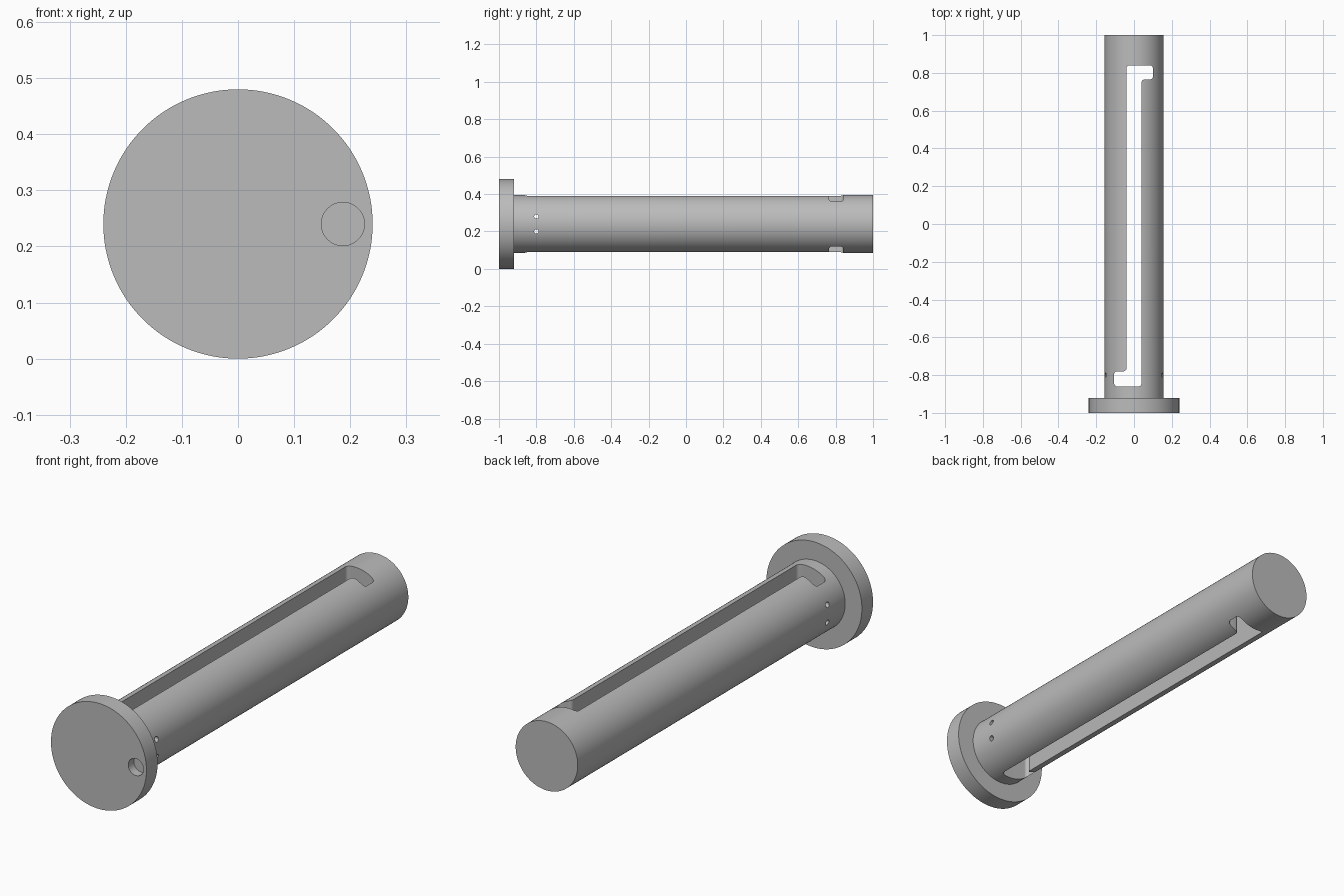
import bpy, bmesh, math
from mathutils import Matrix, Vector

if "Cube" in bpy.data.objects:
    bpy.data.objects.remove(bpy.data.objects["Cube"])

AXIS_Z = 0.24

steel = bpy.data.materials.new("grey_steel")
steel.use_nodes = True
steel.diffuse_color = (0.5, 0.5, 0.5, 1)
steel.node_tree.nodes["Principled BSDF"].inputs["Base Color"].default_value = (0.5, 0.5, 0.5, 1)


def make_object(name, bm):
    bmesh.ops.recalc_face_normals(bm, faces=bm.faces)
    mesh = bpy.data.meshes.new(name)
    bm.to_mesh(mesh)
    bm.free()
    mesh.materials.append(steel)
    obj = bpy.data.objects.new(name, mesh)
    bpy.context.collection.objects.link(obj)
    return obj


def cylinder(name, radius, start, end, segments=128):
    """Closed cylinder running between two points."""
    start, end = Vector(start), Vector(end)
    turn = (end - start).to_track_quat('Z', 'Y').to_matrix().to_4x4()
    bm = bmesh.new()
    bmesh.ops.create_cone(bm, cap_ends=True, segments=segments,
                          radius1=radius, radius2=radius, depth=(end - start).length,
                          matrix=Matrix.Translation((start + end) / 2) @ turn)
    return make_object(name, bm)


def cut(target, cutter):
    cutter.hide_render = True
    mod = target.modifiers.new("cut", 'BOOLEAN')
    mod.operation = 'DIFFERENCE'
    mod.solver = 'EXACT'
    mod.object = cutter
    bpy.context.view_layer.objects.active = target
    bpy.ops.object.modifier_apply(modifier=mod.name)
    bpy.data.objects.remove(cutter)


def smooth(obj):
    bpy.ops.object.select_all(action='DESELECT')
    obj.select_set(True)
    bpy.context.view_layer.objects.active = obj
    bpy.ops.object.shade_smooth_by_angle(angle=math.radians(30))


# Flange disc with a blind round recess in its front face
flange = cylinder("flange", 0.24, (0, -1, AXIS_Z), (0, -0.92, AXIS_Z))
cut(flange, cylinder("recess_cutter", 0.0385, (0.187, -1.1, AXIS_Z),
                     (0.187, -0.96, AXIS_Z), 48))

# Long round shaft
shaft = cylinder("shaft", 0.156, (0, -0.93, AXIS_Z), (0, 1, AXIS_Z))

# Vertical through slot with a sideways arm at each end and rounded corners
outline = [(-0.04, 0.84), (0.10, 0.84), (0.10, 0.765), (0.04, 0.765),
           (0.04, -0.86), (-0.105, -0.86), (-0.105, -0.78), (-0.04, -0.78)]
bm = bmesh.new()
bm.faces.new([bm.verts.new((x, y, -0.2)) for x, y in outline])
bmesh.ops.bevel(bm, geom=bm.verts[:], offset=0.016, segments=6,
                profile=0.5, affect='VERTICES')
walls = bmesh.ops.extrude_face_region(bm, geom=bm.faces[:])
bmesh.ops.translate(bm, vec=(0, 0, 0.9),
                    verts=[g for g in walls["geom"] if isinstance(g, bmesh.types.BMVert)])
cut(shaft, make_object("slot_cutter", bm))

# Pair of small cross holes near the flange
for z in (0.20, 0.28):
    cut(shaft, cylinder("pin_hole_cutter", 0.012, (-0.3, -0.8, z), (0.3, -0.8, z), 24))

for part in (flange, shaft):
    smooth(part)
